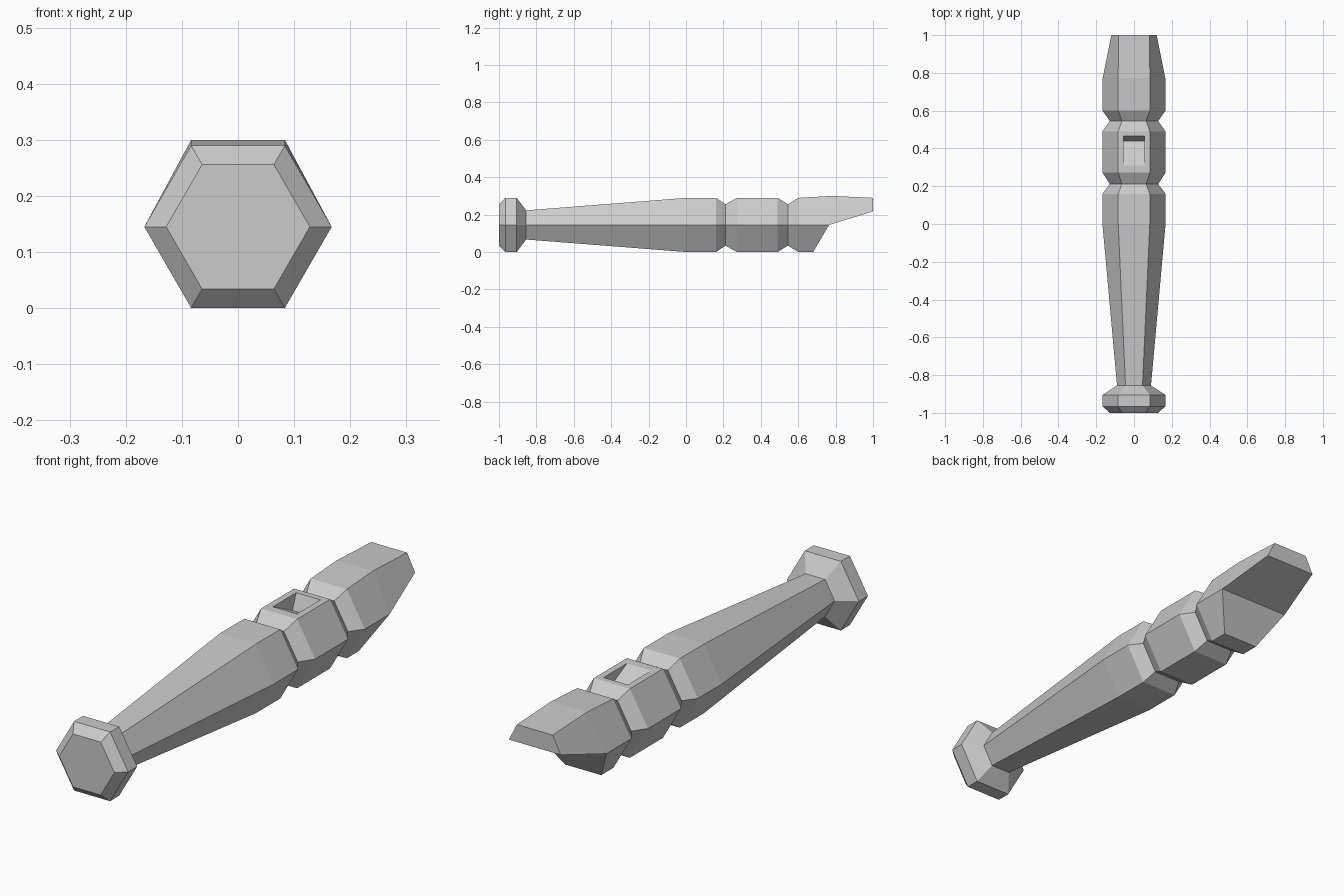
import bpy, bmesh, math

cube = bpy.data.objects.get("Cube")
if cube:
    bpy.data.objects.remove(cube, do_unlink=True)

grey = bpy.data.materials.new("plain_grey")
grey.use_nodes = True
colour = (0.6, 0.6, 0.6, 1)
grey.diffuse_color = colour
grey.node_tree.nodes["Principled BSDF"].inputs["Base Color"].default_value = colour

AXIS_Z = 0.145   # height of the long axis
R = 0.167        # full hexagon radius
GROOVE = 0.128   # radius at grooves and end chamfer

bm = bmesh.new()


def hex_ring(y, r):
    """Six vertices: +x side, two top, -x side, two bottom."""
    return [bm.verts.new((r * math.cos(k * math.pi / 3), y,
                          AXIS_Z + r * math.sin(k * math.pi / 3))) for k in range(6)]


# Knob, tapered tube, window section and collar as hexagonal rings
profile = [(-1, GROOVE), (-0.965, R), (-0.905, R), (-0.855, 0.09),
           (0, R), (0.16, R), (0.212, GROOVE), (0.272, R),
           (0.49, R), (0.545, GROOVE), (0.6, R)]
rings = [hex_ring(y, r) for y, r in profile]
WINDOW = 7       # ring where the window section begins

# Mouthpiece: slanted ring, then the lip
slant = hex_ring(0.765, R)
for i in (1, 2):
    slant[i].co.y, slant[i].co.z = 0.775, 0.30
for i in (4, 5):
    slant[i].co.y = 0.68
rings.append(slant)

for n, (a, b) in enumerate(zip(rings, rings[1:])):
    for k in range(6):
        if n == WINDOW and k == 1:
            continue             # left open for the window
        j = (k + 1) % 6
        bm.faces.new((a[k], a[j], b[j], b[k]))
bm.faces.new(rings[0])

lip = [bm.verts.new((x, 1, z)) for x, z in
       ((0.12, 0.217), (0.083, 0.29), (-0.083, 0.29), (-0.12, 0.217))]
for k in range(3):
    bm.faces.new((slant[k], slant[k + 1], lip[k + 1], lip[k]))
bm.faces.new(lip)
bm.faces.new((slant[0], lip[0], lip[3], slant[3]))       # underside of the lip
bm.faces.new((slant[0], slant[3], slant[4], slant[5]))   # sloping bottom cut

# Sound window: frame around the opening, ramp, steep wall and two cheeks
a, b = rings[WINDOW], rings[WINDOW + 1]
outer = [a[1], a[2], b[2], b[1]]
top_z = a[1].co.z
W = 0.056
inner = [bm.verts.new((x, y, top_z)) for x, y in
         ((W, 0.31), (-W, 0.31), (-W, 0.465), (W, 0.465))]
pit = [bm.verts.new((x, 0.44, top_z - 0.065)) for x in (-W, W)]
for k in range(4):
    j = (k + 1) % 4
    bm.faces.new((outer[k], outer[j], inner[j], inner[k]))
bm.faces.new((inner[0], inner[1], pit[0], pit[1]))
bm.faces.new((pit[1], pit[0], inner[2], inner[3]))
bm.faces.new((inner[1], inner[2], pit[0]))
bm.faces.new((inner[3], inner[0], pit[1]))

bmesh.ops.recalc_face_normals(bm, faces=bm.faces)
mesh = bpy.data.meshes.new("whistle_body")
bm.to_mesh(mesh)
bm.free()
mesh.materials.append(grey)
body = bpy.data.objects.new("whistle_body", mesh)
bpy.context.collection.objects.link(body)
